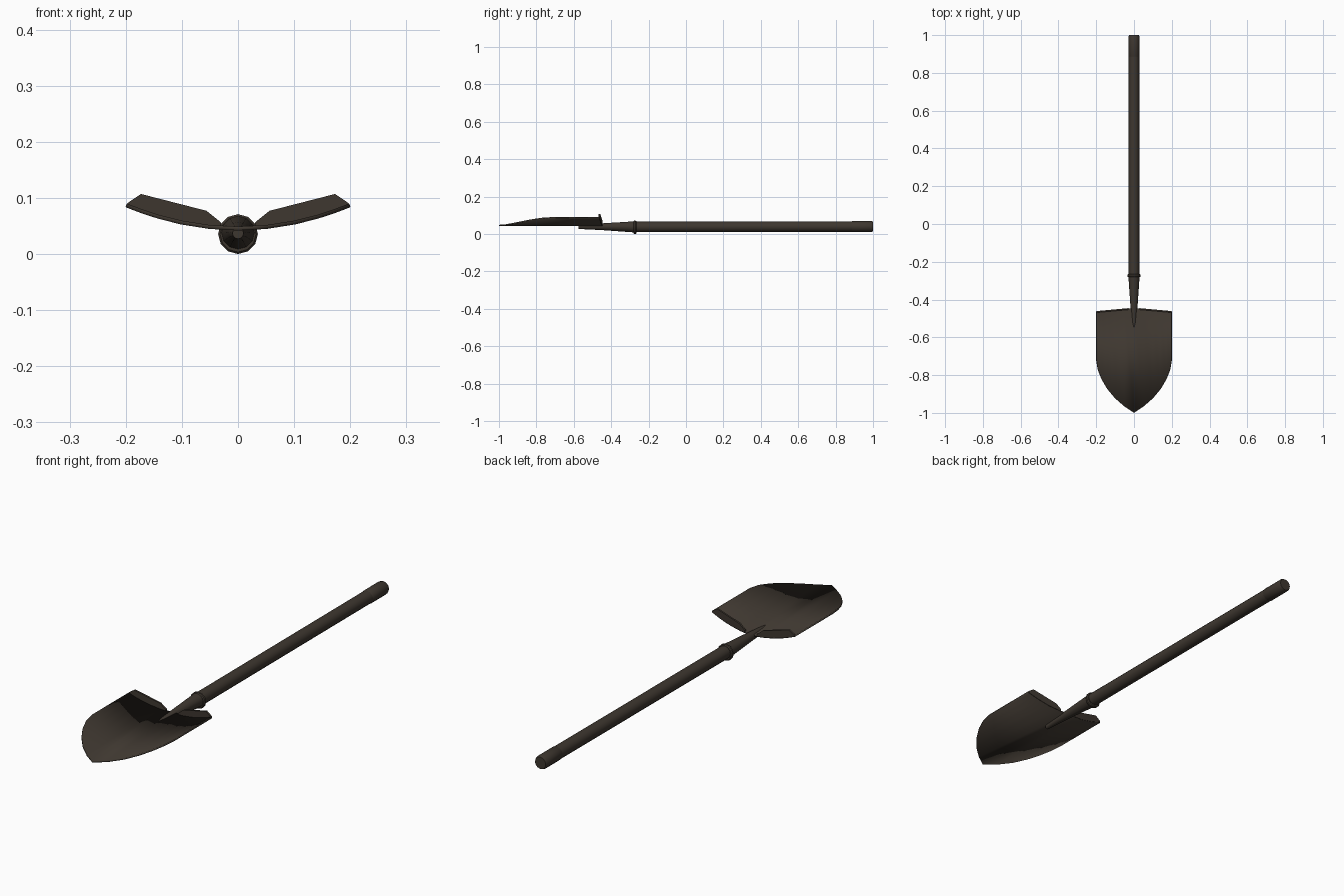
import bpy, bmesh, math

if "Cube" in bpy.data.objects:
    bpy.data.objects.remove(bpy.data.objects["Cube"])

mat = bpy.data.materials.new("dark brown")
mat.diffuse_color = (0.048, 0.038, 0.029, 1)
mat.use_nodes = True
mat.node_tree.nodes["Principled BSDF"].inputs["Base Color"].default_value = mat.diffuse_color


def finish(name, bm, smooth=None):
    bmesh.ops.recalc_face_normals(bm, faces=bm.faces)
    me = bpy.data.meshes.new(name)
    bm.to_mesh(me)
    bm.free()
    me.materials.append(mat)
    ob = bpy.data.objects.new(name, me)
    bpy.context.collection.objects.link(ob)
    if smooth:
        bpy.ops.object.select_all(action='DESELECT')
        ob.select_set(True)
        bpy.context.view_layer.objects.active = ob
        bpy.ops.object.shade_smooth_by_angle(angle=math.radians(smooth))
    return ob


def lathe(name, rings, sides=12):
    """Closed turned part along y from (y, z centre, radius) rings."""
    bm = bmesh.new()
    loops = []
    for y, zc, r in rings:
        loops.append([bm.verts.new((r * math.cos(2 * math.pi * i / sides), y,
                                    zc + r * math.sin(2 * math.pi * i / sides)))
                      for i in range(sides)])
    for a, b in zip(loops, loops[1:]):
        for i in range(sides):
            j = (i + 1) % sides
            bm.faces.new((a[i], a[j], b[j], b[i]))
    bm.faces.new(loops[0])
    bm.faces.new(loops[-1])
    return finish(name, bm, 35)


# Long shaft with a slightly thicker end cap
lathe("handle", [(-0.28, 0.038, 0.028), (0.91, 0.040, 0.028)])
lathe("end_cap", [(0.885, 0.040, 0.027), (0.89, 0.040, 0.0295), (0.99, 0.040, 0.0295),
                  (1.0, 0.040, 0.026)])
# Tapered socket running into the blade, and its collar ring
lathe("socket", [(-0.575, 0.037, 0.010), (-0.45, 0.039, 0.018), (-0.27, 0.038, 0.030)])
lathe("collar", [(-0.281, 0.0355, 0.032), (-0.277, 0.0355, 0.0355),
                 (-0.269, 0.0355, 0.0355), (-0.265, 0.0355, 0.032)])


def blade_z(x):
    return 0.049 + 1.05 * x * x


def back_y(x):
    return -0.445 - 0.09 * abs(x)


# Curved blade with a pointed front outline
half = [(0, -1.0), (0.05, -0.966), (0.10, -0.922), (0.14, -0.873),
        (0.17, -0.822), (0.19, -0.77), (0.198, -0.72)]
outline = [(-x, y) for x, y in half[:0:-1]] + half
bm = bmesh.new()
columns = [[bm.verts.new((x, y, blade_z(x))) for y in (back_y(x), yf)]
           for x, yf in outline]
for a, b in zip(columns, columns[1:]):
    bm.faces.new((a[0], a[1], b[1], b[0]))
blade = finish("blade", bm, 30)
sol = blade.modifiers.new("thickness", 'SOLIDIFY')
sol.thickness = 0.007
sol.offset = -1

# Raised foot rests along the back edge, one per side
for side, label in ((-1, "left"), (1, "right")):
    bm = bmesh.new()
    shape = [(0.03, 0.047), (0.03, 0.056), (0.056, 0.077), (0.173, 0.107), (0.198, 0.090),
             (0.198, 0.084), (0.15, 0.068), (0.09, 0.053)]
    front, back = [[bm.verts.new((side * x, back_y(x) + d, z)) for x, z in shape]
                   for d in (-0.006, 0.002)]
    bm.faces.new(front)
    bm.faces.new(back)
    for i in range(len(shape)):
        j = (i + 1) % len(shape)
        bm.faces.new((front[i], front[j], back[j], back[i]))
    finish(label + "_foot_rest", bm)
